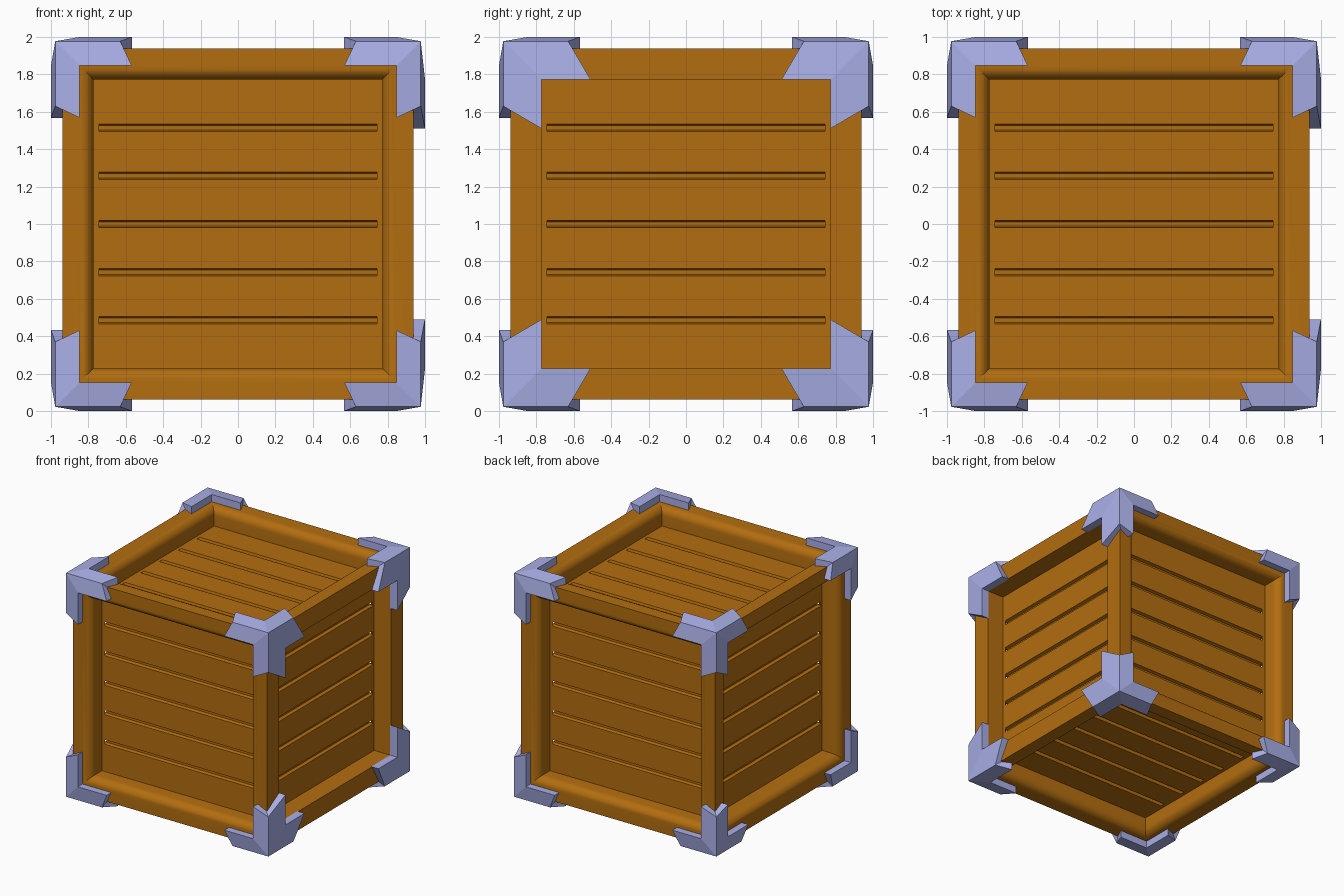
import bpy, bmesh, math
from mathutils import Matrix, Vector

if "Cube" in bpy.data.objects:
    bpy.data.objects.remove(bpy.data.objects["Cube"])

OUT, IN, R = 0.937, 0.773, 0.072     # frame outer half, opening half, edge radius
PITCH = 2 * IN / 6                   # plank width
CENTRE = Vector((0, 0, 1))

def material(name, rgb):
    m = bpy.data.materials.new(name)
    m.diffuse_color = (*rgb, 1)
    m.use_nodes = True
    m.node_tree.nodes["Principled BSDF"].inputs["Base Color"].default_value = m.diffuse_color
    return m

wood = material("brown wood", (0.45, 0.155, 0.005))
metal = material("pale blue metal", (0.40, 0.43, 0.80))

def finish(name, bm, mat, smooth=False, recalc=False):
    if recalc:
        bmesh.ops.recalc_face_normals(bm, faces=bm.faces[:])
    me = bpy.data.meshes.new(name)
    bm.to_mesh(me)
    bm.free()
    me.materials.append(mat)
    ob = bpy.data.objects.new(name, me)
    ob.location = CENTRE
    bpy.context.collection.objects.link(ob)
    if smooth:
        bpy.ops.object.select_all(action='DESELECT')
        ob.select_set(True)
        bpy.context.view_layer.objects.active = ob
        bpy.ops.object.shade_smooth_by_angle(angle=math.radians(25))
    return ob

def loft(bm, profile, mat=Matrix.Identity(4)):
    """Square rings (half size, height) joined into a mitred sweep."""
    rings = [[bm.verts.new(mat @ Vector((sx * h, sy * h, z)))
              for sx, sy in ((-1, -1), (1, -1), (1, 1), (-1, 1))] for h, z in profile]
    for a, b in zip(rings, rings[1:]):
        for i in range(4):
            j = (i + 1) % 4
            bm.faces.new((a[i], a[j], b[j], b[i]))

# Frame rim of each side: rounded inner edge, square on the right side
arc = [(OUT - 0.164 + R - R * math.sin(t), OUT - R + R * math.cos(t))
       for t in [math.pi / 2 * i / 6 for i in range(7)]]
rounded = [(OUT, OUT)] + arc + [(IN, IN - 0.03)]
square = [(OUT, OUT), (IN, OUT), (IN, IN - 0.03)]
H = math.pi / 2
sides = {"top": Matrix.Identity(4), "bottom": Matrix.Rotation(math.pi, 4, 'X'),
         "front": Matrix.Rotation(H, 4, 'X'), "back": Matrix.Rotation(-H, 4, 'X'),
         "right": Matrix.Rotation(H, 4, 'Y'), "left": Matrix.Rotation(-H, 4, 'Y')}
for side, m in sides.items():
    bm = bmesh.new()
    loft(bm, square if side == "right" else rounded, m)
    finish(side + "_frame", bm, wood, smooth=True)

# Grooved plank profile (offset along the side, depth)
line = [(-IN, IN)]
for i in range(-2, 3):
    c = i * PITCH
    line += [(c - 0.02, IN), (c - 0.012, IN - 0.026), (c + 0.012, IN - 0.026), (c + 0.02, IN)]
line.append((IN, IN))

# Side planks go round all four walls
bm = bmesh.new()
loft(bm, [(d, z) for z, d in line])
finish("side_planks", bm, wood)

# Top and bottom planks run along x
for side in ("top", "bottom"):
    bm = bmesh.new()
    rows = [[bm.verts.new(sides[side] @ Vector((x, y, d))) for x in (-IN, IN)] for y, d in line]
    for a, b in zip(rows, rows[1:]):
        bm.faces.new((a[0], a[1], b[1], b[0]))
    finish(side + "_planks", bm, wood)

def plate(bm, axis, signs, inner, tip):
    """L-shaped plate with slanted arm ends, thicker towards its inner edge."""
    e, b = 0.977, 0.63
    pts = [(e, e, e), (b, e, e), (tip, inner, 1), (inner, inner, 1), (inner, tip, 1), (e, b, e)]
    def vert(u, v, w):
        p = [0, 0, 0]
        p[axis], p[(axis + 1) % 3], p[(axis + 2) % 3] = w, u, v
        return bm.verts.new([a * s for a, s in zip(p, signs)])
    top = [vert(*p) for p in pts]
    low = [vert(u, v, 0.93) for u, v, w in pts]
    bm.faces.new(top[:4])
    bm.faces.new((top[0], top[3], top[4], top[5]))
    bm.faces.new(low[:4])
    bm.faces.new((low[0], low[3], low[4], low[5]))
    for i in range(6):
        j = (i + 1) % 6
        bm.faces.new((top[i], top[j], low[j], low[i]))

# Metal corner brackets, broader on the right side
for sx in (-1, 1):
    for sy in (-1, 1):
        for sz in (-1, 1):
            bm = bmesh.new()
            for axis in range(3):
                wide = axis == 0 and sx == 1
                plate(bm, axis, (sx, sy, sz), *((0.772, 0.51) if wide else (0.847, 0.568)))
            name = "_".join(("left" if sx < 0 else "right", "front" if sy < 0 else "back",
                             "bottom" if sz < 0 else "top", "bracket"))
            finish(name, bm, metal, recalc=True)
